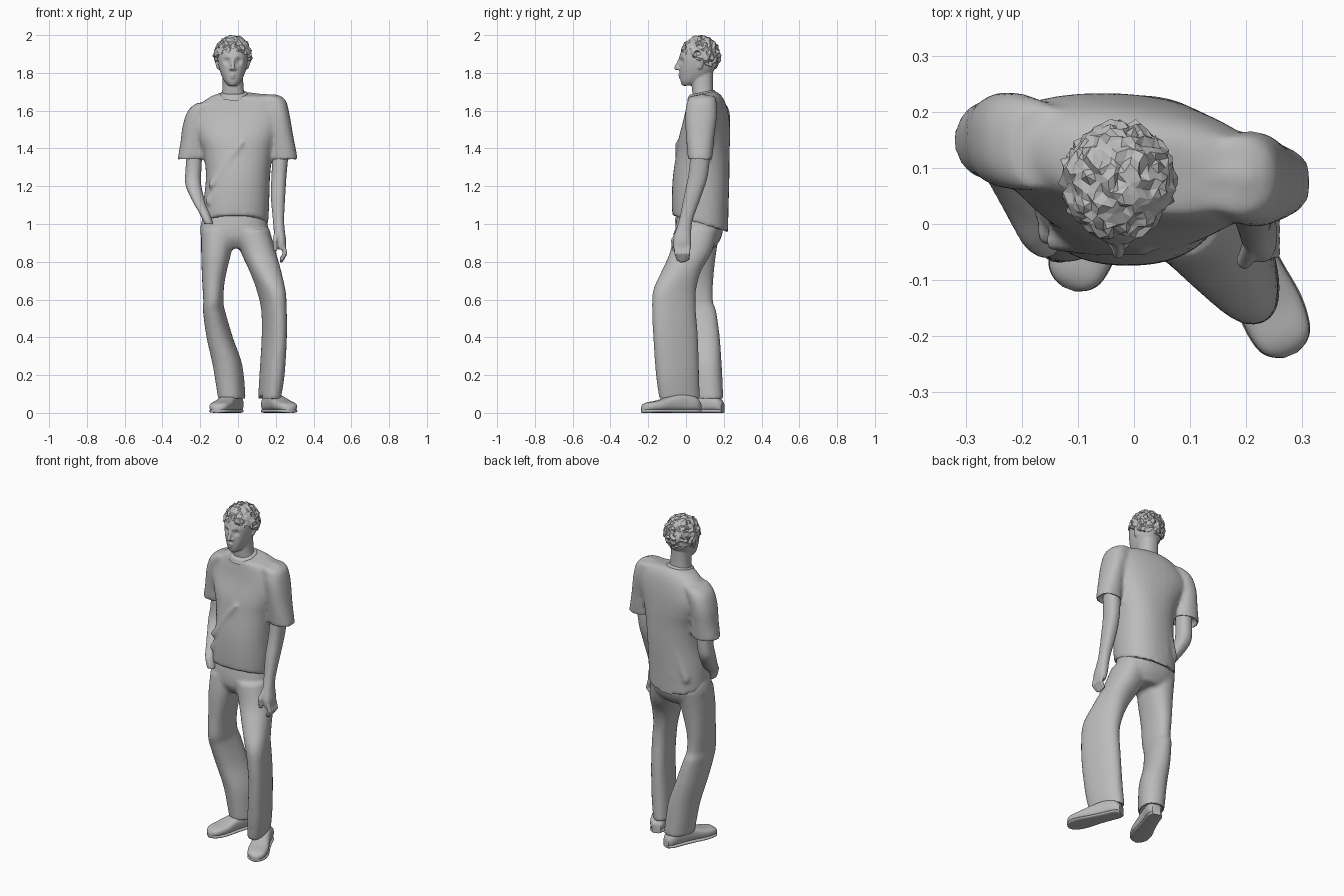
import bpy, bmesh, math, random
from mathutils import Matrix, Vector

random.seed(4)
if "Cube" in bpy.data.objects:
    bpy.data.objects.remove(bpy.data.objects["Cube"])

clay = bpy.data.materials.new("plain_grey")
clay.use_nodes = True
GREY = (0.5, 0.5, 0.5, 1)
clay.diffuse_color = GREY
clay.node_tree.nodes["Principled BSDF"].inputs["Base Color"].default_value = GREY


def power(value, exponent):
    return math.copysign(abs(value) ** exponent, value)


def skin(bm, rings):
    """Closed surface through a list of equal point rings."""
    rows = [[bm.verts.new(p) for p in ring] for ring in rings]
    count = len(rows[0])
    for low, high in zip(rows, rows[1:]):
        for i in range(count):
            j = (i + 1) % count
            bm.faces.new((low[i], low[j], high[j], high[i]))
    bm.faces.new(rows[0])
    bm.faces.new(rows[-1])


def spline(keys, steps=4):
    """Catmull-Rom interpolation of section parameters."""
    result = []
    for k in range(len(keys) - 1):
        a, b, c, d = (keys[min(max(k + o, 0), len(keys) - 1)] for o in (-1, 0, 1, 2))
        for s in range(steps):
            t = s / steps
            result.append([q + 0.5 * t * (r - p + t * (2*p - 5*q + 4*r - e + t * (3*(q - r) + e - p)))
                           for p, q, r, e in zip(a, b, c, d)])
    return result + [list(keys[-1])]


def loft(bm, sections, hem=False, count=32):
    """Sections: x, y, z, half width, half depth, yaw degrees, x slope, y slope."""
    keys = spline([tuple(s) + (0,) * (8 - len(s)) for s in sections])
    if hem:
        x, y, z, rx, ry, *rest = keys[-1]
        keys.append([x, y, z, rx * 0.84, ry * 0.84, *rest])
        keys.append([x, y, z + 0.035, rx * 0.8, ry * 0.8, *rest])
    rings = []
    for x, y, z, rx, ry, yaw, sx, sy in keys:
        turn = Matrix.Rotation(math.radians(yaw), 3, 'Z')
        ring = []
        for i in range(count):
            a = math.tau * i / count
            p = turn @ Vector((rx * power(math.cos(a), 0.88), ry * power(math.sin(a), 0.88), 0))
            ring.append((x + p.x, y + p.y, z + sx * p.x + sy * p.y))
        rings.append(ring)
    skin(bm, rings)


def beads(bm, start, end, r0, r1, count=9):
    """Tapered round strand, merged later by the remesh."""
    start, end = Vector(start), Vector(end)
    for i in range(count):
        t = i / (count - 1)
        place = Matrix.Translation(start.lerp(end, t))
        bmesh.ops.create_icosphere(bm, subdivisions=2, radius=r0 + (r1 - r0) * t, matrix=place)


def finish(bm, name, voxel=0, smooth=2, angle=40):
    bmesh.ops.recalc_face_normals(bm, faces=bm.faces)
    mesh = bpy.data.meshes.new(name)
    bm.to_mesh(mesh)
    bm.free()
    obj = bpy.data.objects.new(name, mesh)
    bpy.context.collection.objects.link(obj)
    bpy.ops.object.select_all(action='DESELECT')
    obj.select_set(True)
    bpy.context.view_layer.objects.active = obj
    if voxel:
        remesh = obj.modifiers.new("blend", 'REMESH')
        remesh.mode = 'VOXEL'
        remesh.voxel_size = voxel
        relax = obj.modifiers.new("relax", 'SMOOTH')
        relax.factor, relax.iterations = 0.5, smooth
        bpy.ops.object.convert(target='MESH')
    obj.data.materials.clear()
    obj.data.materials.append(clay)
    if angle:
        bpy.ops.object.shade_smooth_by_angle(angle=math.radians(angle))
    return obj


# Shirt: torso with broad shoulders, two sleeves, shoulder seams and cloth folds
bm = bmesh.new()
loft(bm, [(-.02, .085, 1.69, .07, .068, 0, 0, .2), (0, .1, 1.678, .15, .08, -8, .05, .1),
          (0, .11, 1.64, .215, .095, -9, .1), (-.005, .11, 1.56, .25, .112, -9, .1),
          (-.005, .098, 1.46, .215, .132, -8), (0, .09, 1.38, .185, .14, -5), (0, .08, 1.25, .17, .15),
          (-.01, .075, 1.1, .175, .15, 0, 0, -.2), (-.015, .075, 1, .175, .148, 0, 0, -.3)], hem=True)
loft(bm, [(.15, .09, 1.68, .05, .06), (.19, .085, 1.66, .06, .075), (.213, .08, 1.58, .06, .085),
          (.232, .075, 1.46, .062, .075), (.247, .075, 1.335, .072, .064)], hem=True)
loft(bm, [(-.16, .135, 1.64, .06, .075), (-.2, .145, 1.6, .065, .085), (-.228, .15, 1.52, .065, .085),
          (-.235, .15, 1.43, .07, .078), (-.24, .15, 1.34, .082, .072)], hem=True)
beads(bm, (-.09, .115, 1.605), (-.2, .145, 1.57), .075, .07)
beads(bm, (.09, .1, 1.615), (.19, .085, 1.615), .075, .075)
beads(bm, (.02, -.057, 1.43), (-.14, -.032, 1.21), .006, .02, 24)
beads(bm, (-.04, -.06, 1.27), (-.155, -.018, 1.12), .008, .022, 20)
beads(bm, (-.02, .222, 1.42), (-.13, .185, 1.06), .008, .024, 40)
beads(bm, (.03, .222, 1.36), (-.06, .205, 1.06), .006, .02, 40)
finish(bm, "shirt", .011, 7)

# Collar band
bm = bmesh.new()
loft(bm, [(-.02, .083, 1.67, .078, .077, 0, 0, .2), (-.02, .084, 1.692, .071, .07, 0, 0, .2),
          (-.02, .084, 1.697, .06, .06, 0, 0, .2)])
finish(bm, "collar")

# Trousers: hips, straight leg and bent leg
bm = bmesh.new()
loft(bm, [(-.02, .075, 1.06, .16, .12), (-.02, .07, .98, .18, .127), (-.02, .065, .92, .168, .118),
          (-.02, .065, .87, .1, .085)])
loft(bm, [(-.1, .065, .97, .095, .117), (-.115, .047, .85, .08, .113), (-.13, .038, .7, .06, .106),
          (-.13, .037, .59, .053, .106, -4), (-.127, .052, .54, .056, .108, -8), (-.097, .08, .4, .065, .1, -15),
          (-.055, .097, .25, .074, .093, -20), (-.032, .11, .07, .068, .089, -20)], hem=True)
loft(bm, [(.07, .055, .97, .097, .118), (.108, .025, .85, .092, .11, 8), (.145, -.025, .75, .08, .105, 16),
          (.175, -.06, .65, .066, .117, 20), (.19, -.064, .55, .058, .119, 17), (.192, -.055, .4, .056, .122, 17),
          (.18, -.045, .2, .058, .117, 16), (.166, -.033, .07, .052, .11, 15)], hem=True)
finish(bm, "trousers", .011, 3)

# Right arm, with the hand tucked at the pocket
bm = bmesh.new()
loft(bm, [(-.23, .15, 1.45, .045, .045), (-.235, .15, 1.3, .042, .048), (-.237, .13, 1.21, .042, .05),
          (-.207, .06, 1.12, .034, .048), (-.178, -.005, 1.06, .028, .042), (-.155, -.025, 1, .024, .038)])
finish(bm, "right_arm", .008)

# Left arm with a relaxed hand
bm = bmesh.new()
loft(bm, [(.23, .08, 1.45, .045, .05), (.218, .066, 1.27, .04, .052), (.212, .036, 1.15, .038, .046),
          (.214, .002, 1.03, .03, .036), (.218, -.012, .97, .029, .04), (.226, -.02, .91, .029, .048),
          (.232, -.02, .865, .021, .044)])
for k in range(4):
    y = -.052 + .021 * k
    tip = .802 + .008 * abs(k - 1.3)
    beads(bm, (.236, y, .89), (.25, y * .95, .845), .014, .0125)
    beads(bm, (.25, y * .95, .845), (.23, y * .8, tip), .0125, .01)
beads(bm, (.21, -.037, .96), (.197, -.066, .91), .018, .015)
beads(bm, (.197, -.066, .91), (.198, -.062, .865), .014, .011)
finish(bm, "left_arm", .005, 2)

# Head with neck, nose, lips, brow and ears
MID = -.028
bm = bmesh.new()
loft(bm, [(-.022, .1, 1.64, .075, .06), (-.026, .088, 1.71, .057, .056), (MID, .085, 1.82, .054, .06)])
loft(bm, [(MID, .01, 1.733, .022, .028), (MID, .028, 1.753, .042, .056), (MID, .05, 1.79, .061, .083),
          (MID, .064, 1.84, .076, .098), (MID, .07, 1.89, .081, .103), (MID, .075, 1.935, .074, .09),
          (MID, .078, 1.968, .045, .055)])
beads(bm, (MID, -.032, 1.872), (MID, -.051, 1.826), .008, .012)
for side in (-1, 1):
    beads(bm, (MID, -.036, 1.823), (MID + side * .012, -.034, 1.821), .011, .009, 4)
    beads(bm, (MID + side * .012, -.029, 1.883), (MID + side * .05, -.008, 1.882), .009, .009)
    beads(bm, (MID, -.033, 1.79), (MID + side * .022, -.023, 1.787), .008, .005)
    beads(bm, (MID, -.03, 1.777), (MID + side * .018, -.022, 1.778), .009, .005)
    beads(bm, (MID + side * .076, .075, 1.828), (MID + side * .083, .088, 1.868), .01, .015)
beads(bm, (MID, -.008, 1.745), (MID, -.012, 1.75), .016, .016, 3)
head = finish(bm, "head", .005, 2)
for v in head.data.vertices:
    for side in (-1, 1):
        # Eye sockets
        gap = (v.co - Vector((MID + side * .033, -.027, 1.862))).length
        if gap < .024:
            v.co.y += .013 * (1 - gap / .024)

# Cropped curly hair: jagged shell cut along the hairline
bm = bmesh.new()
bmesh.ops.create_icosphere(bm, subdivisions=4, radius=1)
for v in bm.verts:
    v.co *= random.uniform(.92, 1.03)
    v.co += Vector([random.uniform(-.05, .05) for _ in range(3)])
    v.co = Vector((MID + v.co.x * .101, .077 + v.co.y * .107, 1.893 + v.co.z * .105))
bmesh.ops.delete(bm, geom=[v for v in bm.verts if v.co.z < 1.892 - .5 * v.co.y], context='VERTS')
rim = [e for e in bm.edges if e.is_boundary]
inner = bmesh.ops.extrude_edge_only(bm, edges=rim)["geom"]
for v in inner:
    if isinstance(v, bmesh.types.BMVert):
        v.co = v.co.lerp(Vector((MID, .078, v.co.z)), .25)
finish(bm, "hair", angle=0)

# Shoes: upper and sole, lofted from heel to toe
LENGTHS = (0, .03, .1, .17, .24, .295, .32, .332)
WIDTHS = (.025, .043, .045, .05, .058, .052, .036, .012)
HEIGHTS = (.055, .085, .1, .088, .066, .056, .045, .03)
for name, heel, yaw in (("left", (.15, .072, 0), 23), ("right", (0, .195, 0), -20.5)):
    frame = Matrix.Translation(heel) @ Matrix.Rotation(math.radians(yaw), 4, 'Z')
    for part, grow, bottom in (("shoe", .98, .01), ("sole", 1.01, 0)):
        bm = bmesh.new()
        rings = []
        for length, width, height in spline(list(zip(LENGTHS, WIDTHS, HEIGHTS))):
            top = height if part == "shoe" else .02
            half = (top - bottom) / 2
            angles = [math.tau * i / 24 for i in range(24)]
            rings.append([frame @ Vector((grow * width * power(math.cos(a), .6), -length,
                                          bottom + half + half * power(math.sin(a), .75))) for a in angles])
        skin(bm, rings)
        finish(bm, name + "_" + part)
